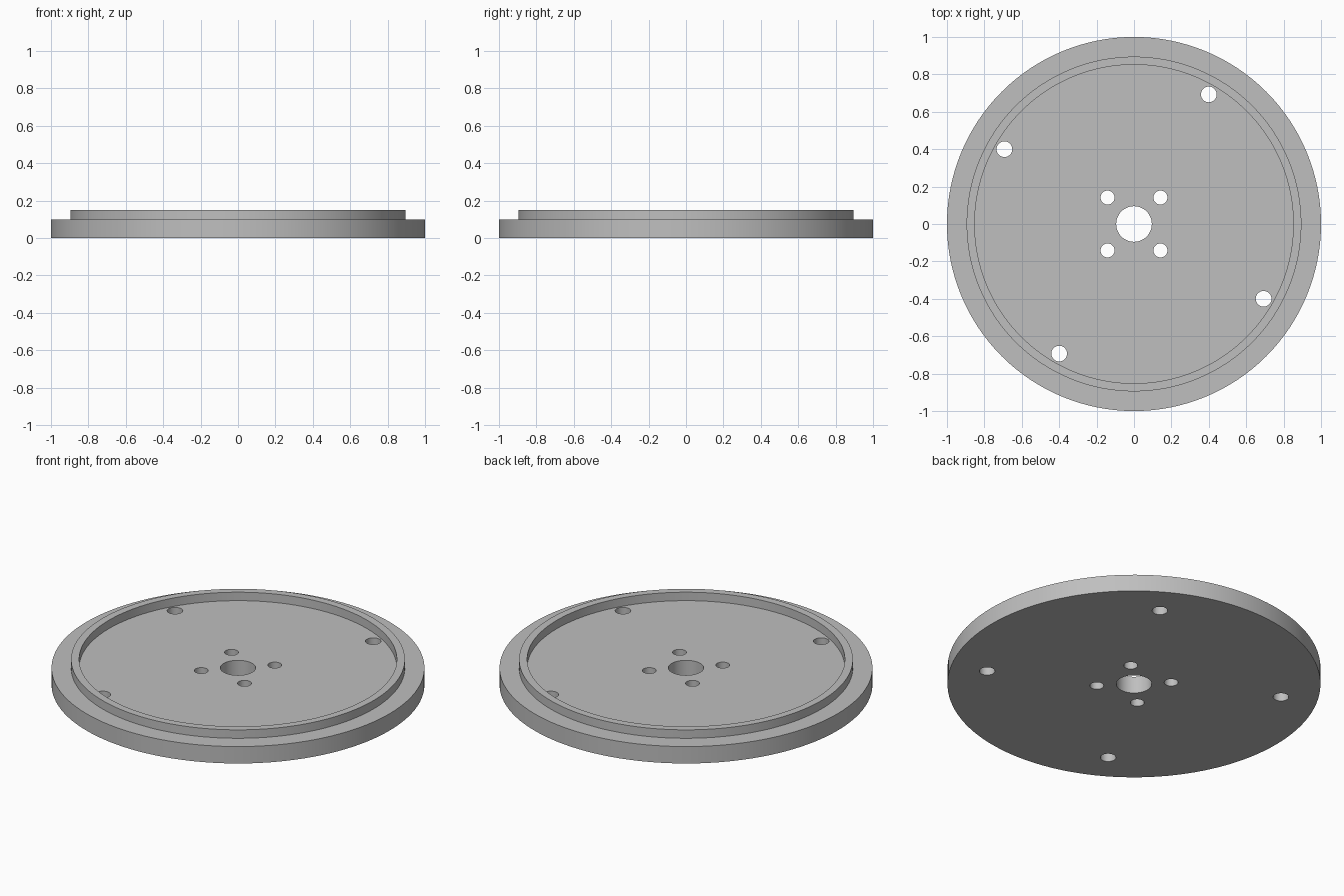
import bpy, bmesh, math
from mathutils import Matrix

cube = bpy.data.objects.get("Cube")
if cube:
    bpy.data.objects.remove(cube, do_unlink=True)

SEGMENTS = 128
THICKNESS = 0.1      # flange and floor
RIM_TOP = 0.15       # top of the raised rim

grey = bpy.data.materials.new("machined grey")
grey.use_nodes = True
grey.diffuse_color = (0.52, 0.52, 0.52, 1)
grey.node_tree.nodes["Principled BSDF"].inputs["Base Color"].default_value = grey.diffuse_color


def add_object(name, bm):
    bmesh.ops.recalc_face_normals(bm, faces=bm.faces)
    mesh = bpy.data.meshes.new(name)
    bm.to_mesh(mesh)
    bm.free()
    mesh.materials.append(grey)
    obj = bpy.data.objects.new(name, mesh)
    bpy.context.collection.objects.link(obj)
    return obj


# Turned plate: centre bore, flat floor, raised rim and outer flange
profile = [(0.095, 0), (1, 0), (1, THICKNESS), (0.895, THICKNESS),
           (0.895, RIM_TOP), (0.852, RIM_TOP), (0.852, THICKNESS), (0.095, THICKNESS)]
bm = bmesh.new()
rings = []
for i in range(SEGMENTS):
    a = math.tau * i / SEGMENTS
    rings.append([bm.verts.new((r * math.cos(a), r * math.sin(a), z)) for r, z in profile])
for i, ring in enumerate(rings):
    after = rings[(i + 1) % SEGMENTS]
    for j in range(len(profile)):
        k = (j + 1) % len(profile)
        bm.faces.new((ring[j], after[j], after[k], ring[k]))
plate = add_object("flanged_plate", bm)

# Bolt holes: (pitch radius, first angle, hole radius), four to each circle
bm = bmesh.new()
for pitch, start, radius in ((0.2, 45, 0.0375), (0.8, 60, 0.042)):
    for quarter in range(4):
        a = math.radians(start + 90 * quarter)
        bmesh.ops.create_cone(
            bm, cap_ends=True, segments=32, radius1=radius, radius2=radius, depth=1,
            matrix=Matrix.Translation((pitch * math.cos(a), pitch * math.sin(a), 0)))
cutter = add_object("bolt_hole_cutter", bm)
cutter.hide_render = True

# Drill the holes, then discard the cutter
drill = plate.modifiers.new("bolt holes", "BOOLEAN")
drill.operation = "DIFFERENCE"
drill.solver = "EXACT"
drill.object = cutter
bpy.ops.object.select_all(action="DESELECT")
bpy.context.view_layer.objects.active = plate
plate.select_set(True)
bpy.ops.object.modifier_apply(modifier=drill.name)
bpy.data.objects.remove(cutter, do_unlink=True)

bpy.ops.object.shade_smooth_by_angle(angle=math.radians(30))
